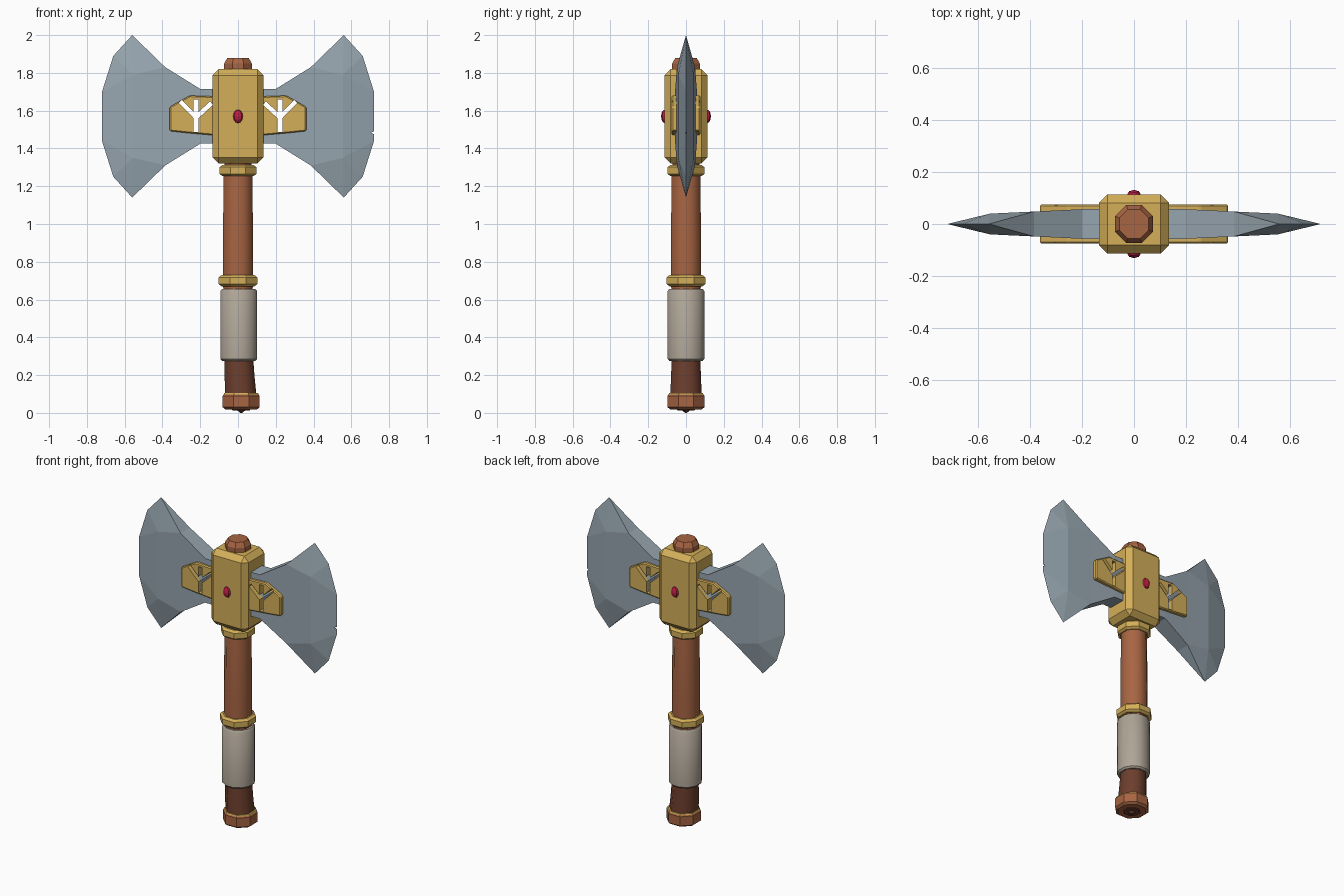
import bpy, bmesh, math

if "Cube" in bpy.data.objects:
    bpy.data.objects.remove(bpy.data.objects["Cube"])


def material(name, rgb):
    m = bpy.data.materials.new(name)
    m.diffuse_color = (*rgb, 1)
    m.use_nodes = True
    m.node_tree.nodes["Principled BSDF"].inputs["Base Color"].default_value = m.diffuse_color
    return m


GOLD = material("gold", (0.66, 0.43, 0.10))
STEEL = material("steel", (0.31, 0.38, 0.43))
WOOD = material("wood", (0.39, 0.13, 0.056))
DARK = material("dark wood", (0.15, 0.048, 0.026))
WRAP = material("grip wrap", (0.43, 0.375, 0.31))
RUBY = material("ruby", (0.52, 0.012, 0.055))
MID = 1.57  # height of the blade centre line


def finish(name, bm, mat, smooth=None):
    bmesh.ops.recalc_face_normals(bm, faces=bm.faces)
    me = bpy.data.meshes.new(name)
    bm.to_mesh(me)
    bm.free()
    me.materials.append(mat)
    ob = bpy.data.objects.new(name, me)
    bpy.context.collection.objects.link(ob)
    if smooth:
        bpy.ops.object.select_all(action='DESELECT')
        bpy.context.view_layer.objects.active = ob
        ob.select_set(True)
        bpy.ops.object.shade_smooth_by_angle(angle=math.radians(smooth))
    return ob


def lathe(name, rings, mat, sides=8, smooth=None):
    """Stack of polygon rings (centre x, z, flat-to-centre radius)."""
    bm = bmesh.new()
    loops = []
    for cx, z, r in rings:
        r /= math.cos(math.pi / sides)
        loops.append([bm.verts.new((cx + r * math.cos(2 * math.pi * (i + .5) / sides),
                                    r * math.sin(2 * math.pi * (i + .5) / sides), z))
                      for i in range(sides)])
    for a, b in zip(loops, loops[1:]):
        for i in range(sides):
            j = (i + 1) % sides
            bm.faces.new((a[i], a[j], b[j], b[i]))
    bm.faces.new(loops[0])
    bm.faces.new(loops[-1])
    return finish(name, bm, mat, smooth)


def prism(name, pts, y0, y1, mat, bevel=0):
    """Front-view outline extruded along y."""
    bm = bmesh.new()
    face = bm.faces.new([bm.verts.new((x, y0, z)) for x, z in pts])
    out = bmesh.ops.extrude_face_region(bm, geom=[face])
    for v in out["geom"]:
        if isinstance(v, bmesh.types.BMVert):
            v.co.y = y1
    if bevel:
        bmesh.ops.bevel(bm, geom=bm.edges[:], offset=bevel, segments=1, affect='EDGES')
    return finish(name, bm, mat)


def cut(ob, cutter):
    m = ob.modifiers.new("cut", 'BOOLEAN')
    m.operation, m.solver, m.object = 'DIFFERENCE', 'EXACT', cutter
    cutter.hide_render = True
    cutter.hide_viewport = False
    bpy.context.view_layer.objects.active = ob
    bpy.ops.object.modifier_apply(modifier=m.name)


def blade(name, s):
    """Thick neck flaring to a sharp crescent edge."""
    bm = bmesh.new()
    half = {"A": (.10, .145, .058), "B": (.20, .145, .057), "C": (.385, .26, .048),
            "M": (.555, .22, .040), "T": (.56, .43, 0), "E": (.66, .32, 0), "F": (.72, .13, 0)}
    v = {}
    for k, (x, z, y) in half.items():
        for up in (1, -1):
            for fr in (1, -1):
                if y == 0 and fr == -1:
                    v[k, up, fr] = v[k, up, 1]
                else:
                    v[k, up, fr] = bm.verts.new((s * x, -fr * y, MID + up * z))
    for fr in (1, -1):
        for a, b in ("AB", "BC", "CM", "MF"):
            bm.faces.new((v[a, 1, fr], v[b, 1, fr], v[b, -1, fr], v[a, -1, fr]))
        for up in (1, -1):
            for tri in ("CTM", "MTE", "MEF"):
                bm.faces.new([v[k, up, fr] for k in tri])
    for up in (1, -1):
        for a, b in ("AB", "BC"):
            bm.faces.new((v[a, up, 1], v[b, up, 1], v[b, up, -1], v[a, up, -1]))
        bm.faces.new((v["C", up, 1], v["T", up, 1], v["C", up, -1]))
    bm.faces.new((v["A", 1, 1], v["A", -1, 1], v["A", -1, -1], v["A", 1, -1]))
    return finish(name, bm, STEEL)


def bar(p, q, w):
    """Thin rectangle from p to q, as an outline."""
    dx, dz = q[0] - p[0], q[1] - p[1]
    d = math.hypot(dx, dz)
    nx, nz = -dz / d * w / 2, dx / d * w / 2
    return [(p[0] + nx, p[1] + nz), (q[0] + nx, q[1] + nz),
            (q[0] - nx, q[1] - nz), (p[0] - nx, p[1] - nz)]


# Blades and gold cheek plates, pierced by a forked cut-out
plate = [(.11, 1.675), (.255, 1.68), (.362, 1.62), (.362, 1.492), (.27, 1.482), (.11, 1.468)]
fork = [((.222, 1.488), (.222, 1.66), .026), ((.2225, 1.565), (.305, 1.648), .024),
        ((.2215, 1.565), (.14, 1.64), .024)]
for s, side in ((1, "right"), (-1, "left")):
    parts = [blade(side + "_blade", s)]
    for f, face in ((-1, "front"), (1, "back")):
        parts.append(prism(f"{side}_{face}_cheek_plate", [(s * x, z) for x, z in plate],
                           f * .04, f * .076, GOLD, .006))
    for n, (p, q, w) in enumerate(fork):
        c = prism(f"{side}_fork_cutter_{n}", [(s * x, z) for x, z in bar(p, q, w)], -.2, .2, STEEL)
        for ob in parts:
            cut(ob, c)
        bpy.data.objects.remove(c)
    # small nick in one cutting edge
    if s == 1:
        c = prism("nick_cutter", [(.702, 1.482), (.73, 1.495), (.73, 1.472)], -.1, .1, STEEL)
        cut(parts[0], c)
        bpy.data.objects.remove(c)

# Chamfered head block
bm = bmesh.new()
bmesh.ops.create_cube(bm, size=1)
for v in bm.verts:
    v.co = (v.co.x * .27, v.co.y * .228, MID + v.co.z * .50)
bmesh.ops.bevel(bm, geom=bm.edges[:], offset=.033, segments=1, affect='EDGES')
finish("head_block", bm, GOLD)

# Gems on both faces
for f, face in ((-1, "front"), (1, "back")):
    bm = bmesh.new()
    bmesh.ops.create_uvsphere(bm, u_segments=8, v_segments=6, radius=1)
    for v in bm.verts:
        v.co = (v.co.x * .027, f * .112 + v.co.y * .02, MID + v.co.z * .036)
    finish(face + "_gem", bm, RUBY)

# Shaft and cap above the head
lathe("top_cap", [(0, 1.78, .073), (0, 1.85, .073), (0, 1.88, .056)], WOOD)
lathe("upper_shaft", [(0, .655, .078), (0, .88, .080), (0, 1.26, .076), (0, 1.35, .070)],
      WOOD, 8, 50)
lathe("lower_shaft", [(.015, .09, .083), (.008, .20, .079), (.005, .30, .075)], DARK, 8, 50)

# Gold collars
for name, z, r in (("lower_collar", .70, .102), ("upper_collar", 1.283, .097)):
    lathe(name, [(0, z - .030, r - .015), (0, z - .018, r), (0, z + .018, r),
                 (0, z + .030, r - .015)], GOLD)

# Wrapped grip
lathe("grip", [(.004, .275, .088), (.004, .285, .097), (.004, .645, .097), (.004, .657, .088)],
      WRAP, 12, 40)

# Pommel with gold rim, dark base and small point
lathe("pommel", [(.017, .018, .083), (.017, .03, .098), (.017, .09, .098), (.017, .098, .092)], WOOD)
lathe("pommel_rim", [(.017, .094, .094), (.017, .104, .090)], GOLD)
lathe("pommel_base", [(.017, .013, .045), (.017, .020, .05)], DARK)
lathe("pommel_point", [(.017, 0, .005), (.017, .014, .022)], DARK)
